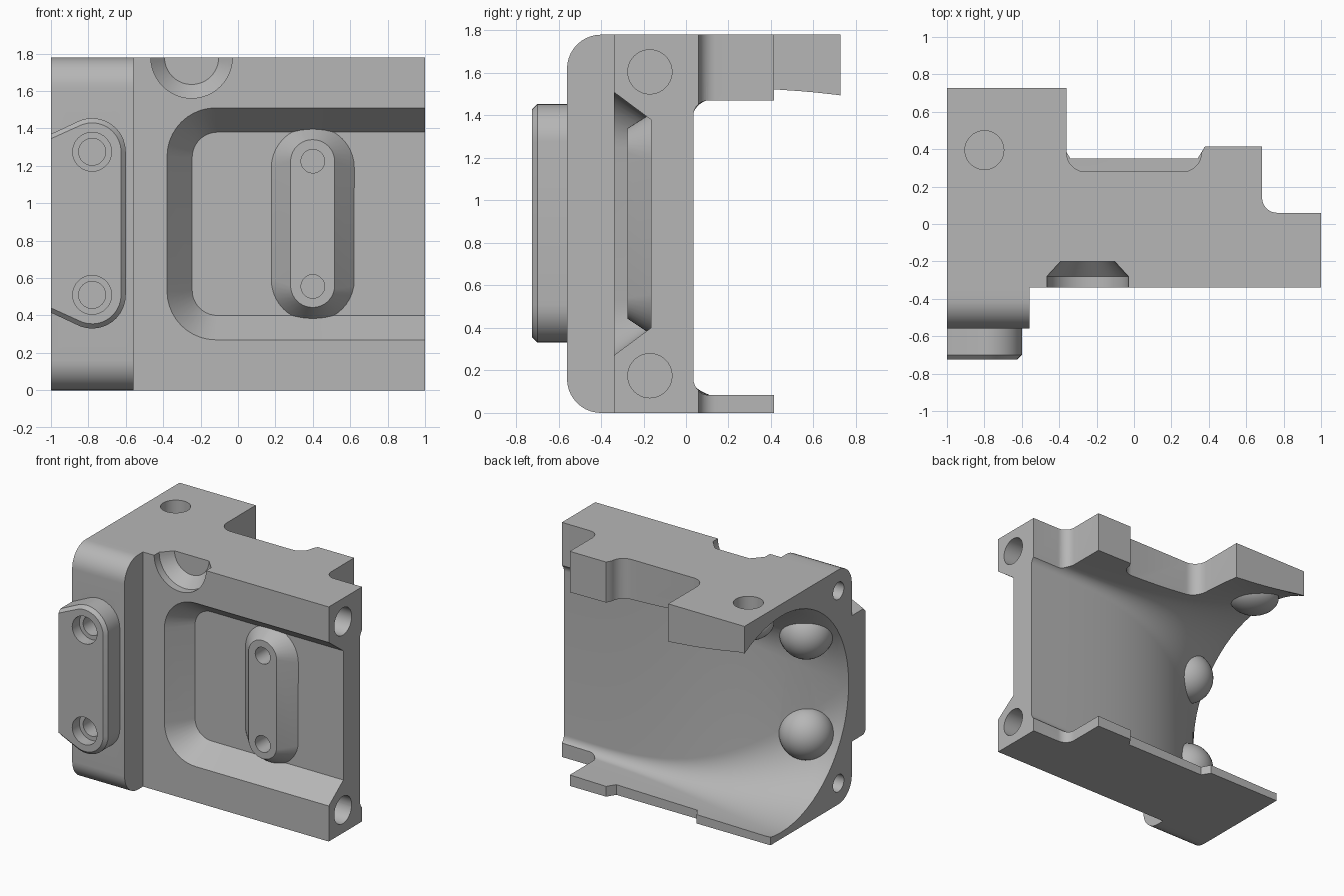
import bpy, bmesh, math
from mathutils import Vector

cube = bpy.data.objects.get("Cube")
if cube:
    bpy.data.objects.remove(cube, do_unlink=True)

grey = bpy.data.materials.new("cast_grey")
grey.use_nodes = True
COLOUR = (0.47, 0.47, 0.47, 1)
grey.diffuse_color = COLOUR
grey.node_tree.nodes["Principled BSDF"].inputs["Base Color"].default_value = COLOUR


def loft(name, rings):
    """Closed solid through rings of equal point count."""
    bm = bmesh.new()
    rows = [[bm.verts.new(p) for p in ring] for ring in rings]
    n = len(rows[0])
    for a, b in zip(rows, rows[1:]):
        for i in range(n):
            j = (i + 1) % n
            bm.faces.new((a[i], a[j], b[j], b[i]))
    bm.faces.new(rows[0])
    bm.faces.new(rows[-1][::-1])
    bmesh.ops.recalc_face_normals(bm, faces=bm.faces)
    mesh = bpy.data.meshes.new(name)
    bm.to_mesh(mesh)
    bm.free()
    mesh.materials.append(grey)
    obj = bpy.data.objects.new(name, mesh)
    bpy.context.collection.objects.link(obj)
    return obj


def arc(cx, cy, r, a0, a1, n=10):
    angles = [math.radians(a0 + (a1 - a0) * i / n) for i in range(n + 1)]
    return [(cx + r * math.cos(a), cy + r * math.sin(a)) for a in angles]


def rounded(x0, x1, z0, z1, r):
    return (arc(x1 - r, z1 - r, r, 0, 90) + arc(x0 + r, z1 - r, r, 90, 180)
            + arc(x0 + r, z0 + r, r, 180, 270) + arc(x1 - r, z0 + r, r, 270, 360))[:-1]


def place(points, axis, d):
    """Put a flat outline across the given axis at distance d."""
    if axis == "X":
        return [(d, a, b) for a, b in points]
    if axis == "Y":
        return [(a, d, b) for a, b in points]
    return [(a, b, d) for a, b in points]


def extrude(name, points, axis, d0, d1):
    return loft(name, [place(points, axis, d0), place(points, axis, d1)])


def boolean(target, tool, operation="DIFFERENCE"):
    mod = target.modifiers.new("bool", "BOOLEAN")
    mod.operation = operation
    mod.solver = "EXACT"
    mod.object = tool
    bpy.context.view_layer.objects.active = target
    with bpy.context.temp_override(object=target, active_object=target):
        bpy.ops.object.modifier_apply(modifier=mod.name)
    bpy.data.objects.remove(tool, do_unlink=True)


def hole(targets, axis, a, b, r, d0, d1, r1=None):
    for target in targets:
        rings = [place(arc(a, b, q, 0, 360, 40)[:-1], axis, d)
                 for q, d in ((r, d0), (r1 or r, d1))]
        boolean(target, loft("hole_cutter", rings))


# Body: upper and lower halves with different back outlines
common = [(-1, -.34), (1, -.34), (1, .06)] + arc(.765, .14, .08, 270, 180)
common += [(.685, .415), (.38, .415)]
upper = common + arc(.26, .38, .1, 0, -90) + arc(-.26, .38, .1, 270, 180)
upper += [(-.36, .727), (-1, .727)]
lower = common + [(.34, .35), (-.34, .35), (-.38, .415), (-1, .415)]
body = extrude("housing_body", upper, "Z", .8, 1.78)
boolean(body, extrude("lower_half", lower, "Z", 0, .8), "UNION")

# Thick end flange with rounded front edges
flange = [(-.1, 0)] + arc(-.4, .16, .16, 270, 180) + arc(-.4, 1.62, .16, 180, 90) + [(-.1, 1.78)]
boolean(body, extrude("flange", flange, "X", -1, -.56), "UNION")


# Flared bore, from a rounded slot to a near circle
def bore_ring(x):
    t = max(0, (1 - x) / 2)
    wall = .035 - .555 * t ** 4
    roof, floor = 1.47 + .22 * t ** 3.5, .09 - .04 * t
    r = min(.07 + .75 * t ** 3, (roof - floor) / 2 - .001)
    cy = wall + r
    tail = []
    for i in range(1, 8):
        d = (.95 - cy) * i / 7
        tail.append((cy + d, .6 * t ** 4 * d * d))
    pts = [(y, roof - drop) for y, drop in tail[::-1]]
    pts += arc(cy, roof - r, r, 90, 180, 16) + arc(cy, floor + r, r, 180, 270, 16)
    pts += [(y, floor + drop) for y, drop in tail]
    return place(pts, "X", x)


boolean(body, loft("bore_cutter", [bore_ring(1.02 - 2.04 * i / 36) for i in range(37)]))

# Domes inside the bore that close off the screw holes
for centre, scale in (((-.78, -.33, 1.275), (.19, .19, .19)),
                      ((-.78, -.33, .51), (.19, .19, .19)),
                      ((-.8, .4, 1.63), (.18, .18, .11))):
    rings = []
    for i in range(1, 20):
        a = math.pi * i / 20
        ring = place(arc(0, 0, math.sin(a), 0, 360, 36)[:-1], "Z", math.cos(a))
        rings.append([Vector(centre) + Vector(p) * Vector(scale) for p in ring])
    boolean(body, loft("screw_dome", rings), "UNION")

# Sloped pocket in the front, open at one end
boolean(body, loft("pocket_cutter", [
    place(rounded(-.395, 1.6, .255, 1.525, .275), "Y", -.36),
    place(rounded(-.245, 1.5, .40, 1.38, .135), "Y", -.165)]))

# Half-round recess in the top front edge
boolean(body, loft("recess_cutter", [
    place(arc(-.248, 1.78, r, 0, 360, 48)[:-1], "Y", y)
    for r, y in ((.218, -.4), (.218, -.28), (.145, -.2))]))

# Tapered slot-shaped boss in the pocket
base = rounded(.178, .622, .37, 1.41, .221)
boss = loft("pocket_boss", [
    place(base, "Y", -.13), place(base, "Y", -.165),
    place(rounded(.281, .517, .443, 1.34, .1175), "Y", -.275)])
for z in (1.225, .555):
    hole([boss, body], "Y", .4, z, .063, -.3, -.08)


# Chamfered mounting pad on the flange
def pad_outline(inset):
    r = .18 - inset
    return ([(-1, .415 + inset)] + arc(-.78, .51, r, 250, 360)
            + arc(-.78, 1.275, r, 0, 110) + [(-1, 1.37 - inset)])


pad = loft("mounting_pad", [place(pad_outline(i), "Y", y)
                            for i, y in ((0, -.54), (0, -.7), (.025, -.725))])
for z in (1.275, .51):
    hole([pad, body], "Y", -.78, z, .104, -.75, -.64)
    hole([pad, body], "Y", -.78, z, .072, -.66, -.35)

# Bolt holes in both ends and in the top
for z in (1.605, .175):
    hole([body], "X", -.17, z, .104, 1.1, .65)
for z in (1.62, .16):
    hole([body], "X", -.4, z, .065, -1.1, -.7)
hole([body], "Z", -.8, .395, .104, 1.9, 1.62)

# Smooth curved faces, keep edges sharp
for obj in (body, boss, pad):
    bpy.ops.object.select_all(action="DESELECT")
    obj.select_set(True)
    bpy.context.view_layer.objects.active = obj
    bpy.ops.object.shade_smooth_by_angle(angle=math.radians(28))
